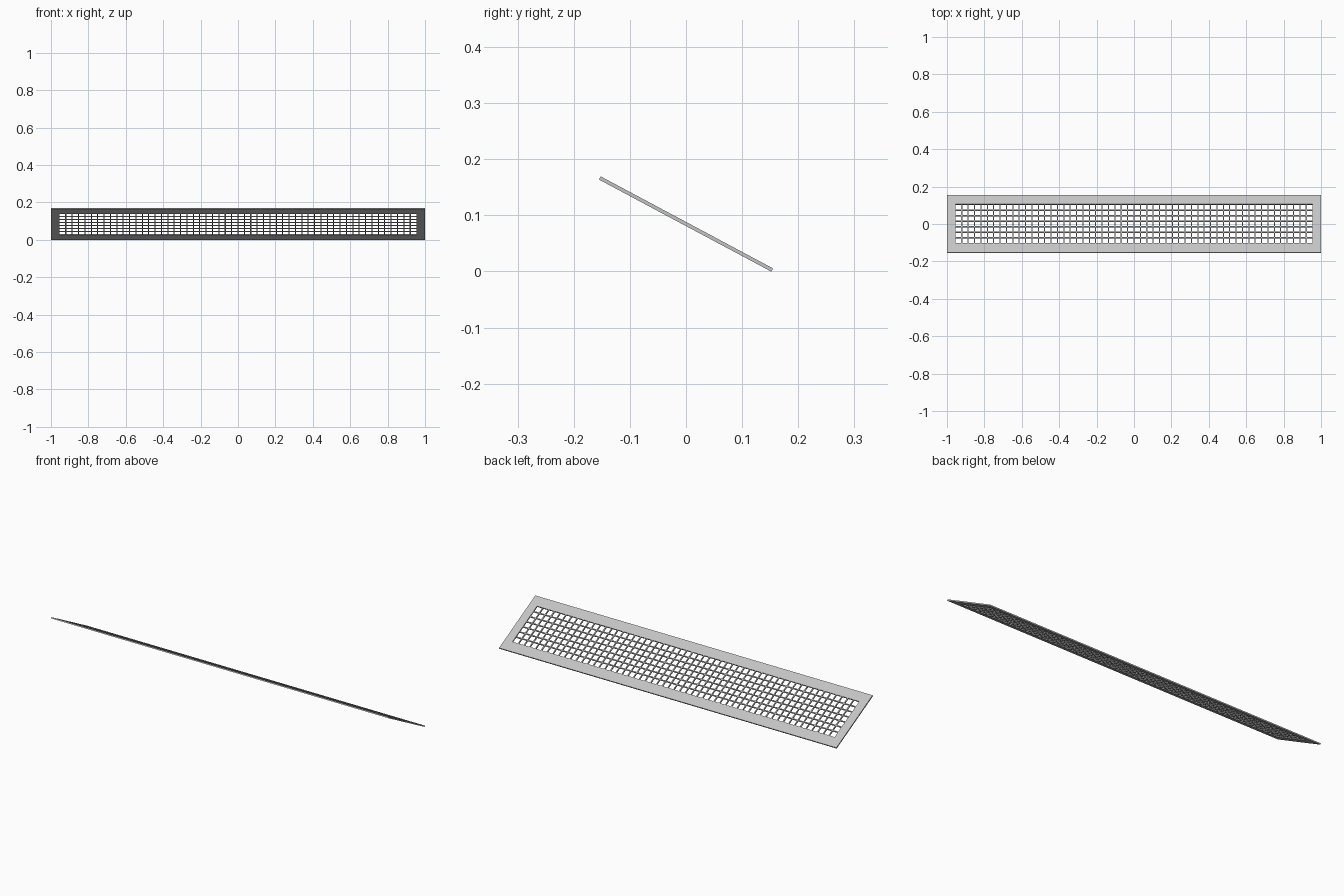
import bpy
import bmesh
from math import radians
from mathutils import Matrix

cube = bpy.data.objects.get("Cube")
if cube:
    bpy.data.objects.remove(cube, do_unlink=True)

LENGTH, WIDTH, THICK = 2.0, 0.348, 0.0065
HOLE_X, HOLE_Y = 0.955, 0.118       # half size of the framed opening
COLS, ROWS = 56, 7
BAR = 0.0055
TILT = Matrix.Translation((0, 0, 0.0845)) @ Matrix.Rotation(radians(-28.1), 4, 'X')

metal = bpy.data.materials.new("light_grey_metal")
metal.use_nodes = True
grey = (0.55, 0.55, 0.55, 1)
metal.diffuse_color = grey
metal.node_tree.nodes["Principled BSDF"].inputs["Base Color"].default_value = grey


def finish(name, bm):
    mesh = bpy.data.meshes.new(name)
    bmesh.ops.recalc_face_normals(bm, faces=bm.faces)
    bm.to_mesh(mesh)
    bm.free()
    mesh.materials.append(metal)
    obj = bpy.data.objects.new(name, mesh)
    obj.matrix_world = TILT
    bpy.context.collection.objects.link(obj)
    return obj


def add_box(bm, centre, size):
    bmesh.ops.create_cube(bm, size=1, matrix=Matrix.Translation(centre) @ Matrix.Diagonal((*size, 1)))


# Flat rectangular frame: a ring of four quads, extruded to thickness
bm = bmesh.new()
corners = [(-1, -1), (1, -1), (1, 1), (-1, 1)]
outer = [bm.verts.new((x * LENGTH / 2, y * WIDTH / 2, -THICK / 2)) for x, y in corners]
inner = [bm.verts.new((x * HOLE_X, y * HOLE_Y, -THICK / 2)) for x, y in corners]
ring = [bm.faces.new((outer[i], outer[(i + 1) % 4], inner[(i + 1) % 4], inner[i])) for i in range(4)]
top = bmesh.ops.extrude_face_region(bm, geom=ring, use_keep_orig=True)
bmesh.ops.translate(bm, vec=(0, 0, THICK),
                    verts=[v for v in top["geom"] if isinstance(v, bmesh.types.BMVert)])
finish("frame", bm)

# Bars running across the short side
bm = bmesh.new()
for i in range(1, COLS):
    x = -HOLE_X + 2 * HOLE_X * i / COLS
    add_box(bm, (x, 0, 0), (BAR, 2 * HOLE_Y, THICK * 0.9))
finish("cross_bars", bm)

# Bars running along the length
bm = bmesh.new()
for j in range(1, ROWS):
    y = -HOLE_Y + 2 * HOLE_Y * j / ROWS
    add_box(bm, (0, y, 0), (2 * HOLE_X, BAR, THICK * 0.8))
finish("long_bars", bm)
